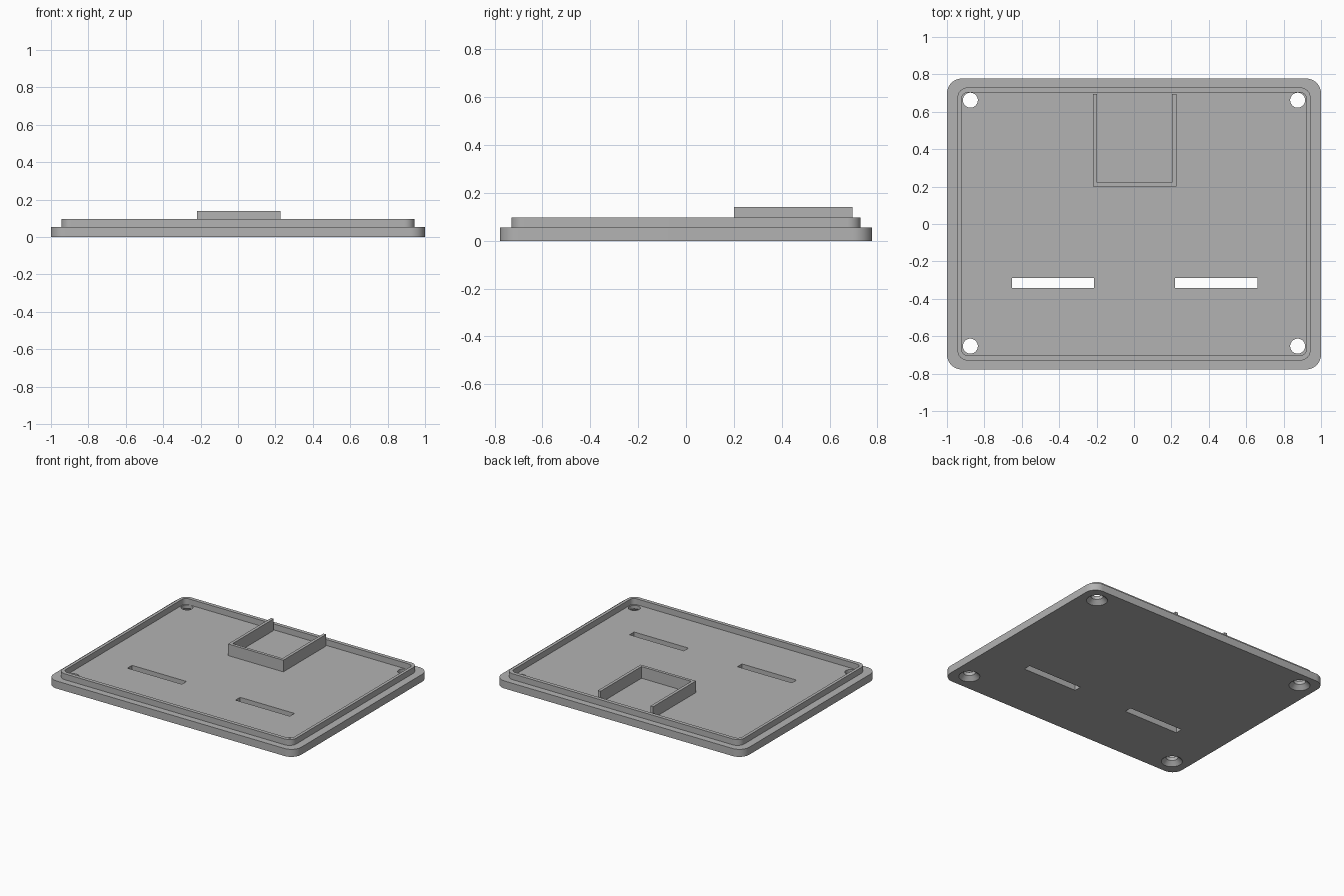
import bpy, bmesh, math
from mathutils import Matrix

cube = bpy.data.objects.get("Cube")
if cube:
    bpy.data.objects.remove(cube, do_unlink=True)

# One plain grey
grey = bpy.data.materials.new("grey_plastic")
grey.use_nodes = True
colour = (0.45, 0.45, 0.45, 1)
grey.diffuse_color = colour
grey.node_tree.nodes["Principled BSDF"].inputs["Base Color"].default_value = colour


def finish(name, bm):
    bmesh.ops.recalc_face_normals(bm, faces=bm.faces)
    mesh = bpy.data.meshes.new(name)
    bm.to_mesh(mesh)
    bm.free()
    mesh.materials.append(grey)
    obj = bpy.data.objects.new(name, mesh)
    bpy.context.collection.objects.link(obj)
    return obj


def rounded_outline(hx, hy, r, steps=12):
    """Counter-clockwise points of a rounded rectangle."""
    pts = []
    for i, (sx, sy) in enumerate([(1, 1), (-1, 1), (-1, -1), (1, -1)]):
        for k in range(steps + 1):
            a = math.pi / 2 * (i + k / steps)
            pts.append((sx * (hx - r) + r * math.cos(a), sy * (hy - r) + r * math.sin(a)))
    return pts


def prism(name, pts, z0, z1):
    bm = bmesh.new()
    face = bm.faces.new([bm.verts.new((x, y, z0)) for x, y in pts])
    top = bmesh.ops.extrude_face_region(bm, geom=[face])["geom"]
    bmesh.ops.translate(bm, vec=(0, 0, z1 - z0),
                        verts=[v for v in top if isinstance(v, bmesh.types.BMVert)])
    return finish(name, bm)


def ring(name, outer, inner, z0, z1):
    bm = bmesh.new()
    loops = [[bm.verts.new((x, y, z)) for x, y in pts]
             for pts, z in ((outer, z0), (outer, z1), (inner, z1), (inner, z0))]
    n = len(outer)
    for a, b in zip(loops, loops[1:] + loops[:1]):
        for i in range(n):
            j = (i + 1) % n
            bm.faces.new((a[i], a[j], b[j], b[i]))
    return finish(name, bm)


def cut(target, cutter):
    mod = target.modifiers.new(cutter.name, "BOOLEAN")
    mod.operation = "DIFFERENCE"
    mod.solver = "EXACT"
    mod.object = cutter
    cutter.hide_render = True
    cutter.hide_viewport = True
    cutter.hide_set(True)


BASE, RIM, FRAME = 0.055, 0.098, 0.14

# Base plate
plate = prism("base_plate", rounded_outline(1.0, 0.778, 0.08), 0, BASE)

# Two long slots
for side, x0, x1 in (("right", -0.653, -0.213), ("left", 0.22, 0.659)):
    slot = [(x0, -0.343), (x1, -0.343), (x1, -0.29), (x0, -0.29)]
    cut(plate, prism(side + "_slot_cutter", slot, -0.1, 0.2))

# Countersunk screw holes, revolved from a radius and height profile
profile = [(0.0, -0.01), (0.07, -0.01), (0.07, 0.0), (0.04, 0.03), (0.04, 0.1), (0.0, 0.1)]
for sx in (-1, 1):
    for y in (-0.653, 0.662):
        bm = bmesh.new()
        verts = [bm.verts.new((r, 0, z)) for r, z in profile]
        edges = [bm.edges.new(pair) for pair in zip(verts, verts[1:])]
        bmesh.ops.spin(bm, geom=verts + edges, cent=(0, 0, 0), axis=(0, 0, 1),
                       angle=2 * math.pi, steps=40)
        bmesh.ops.remove_doubles(bm, verts=bm.verts, dist=0.0001)
        bmesh.ops.transform(bm, matrix=Matrix.Translation((sx * 0.875, y, 0)), verts=bm.verts)
        cut(plate, finish("screw_hole_cutter", bm))

# Raised lip around the edge
lip = ring("raised_lip", rounded_outline(0.944, 0.73, 0.055),
           rounded_outline(0.922, 0.703, 0.035), BASE, RIM)

# Three-sided frame, open at the back
frame = prism("open_frame", [(-0.22, 0.2), (0.226, 0.2), (0.226, 0.695), (0.204, 0.695),
                             (0.204, 0.222), (-0.198, 0.222), (-0.198, 0.695),
                             (-0.22, 0.695)], BASE, FRAME)

# Apply the cuts, then smooth the rounded walls
bpy.context.view_layer.update()
graph = bpy.context.evaluated_depsgraph_get()
cut_mesh = bpy.data.meshes.new_from_object(plate.evaluated_get(graph))
plate.modifiers.clear()
plate.data = cut_mesh
for obj in [o for o in bpy.data.objects if o.name.endswith("cutter") or "cutter." in o.name]:
    bpy.data.objects.remove(obj, do_unlink=True)
bpy.ops.object.select_all(action="DESELECT")
for obj in (plate, lip):
    obj.select_set(True)
bpy.context.view_layer.objects.active = plate
bpy.ops.object.shade_smooth_by_angle(angle=math.radians(30))
